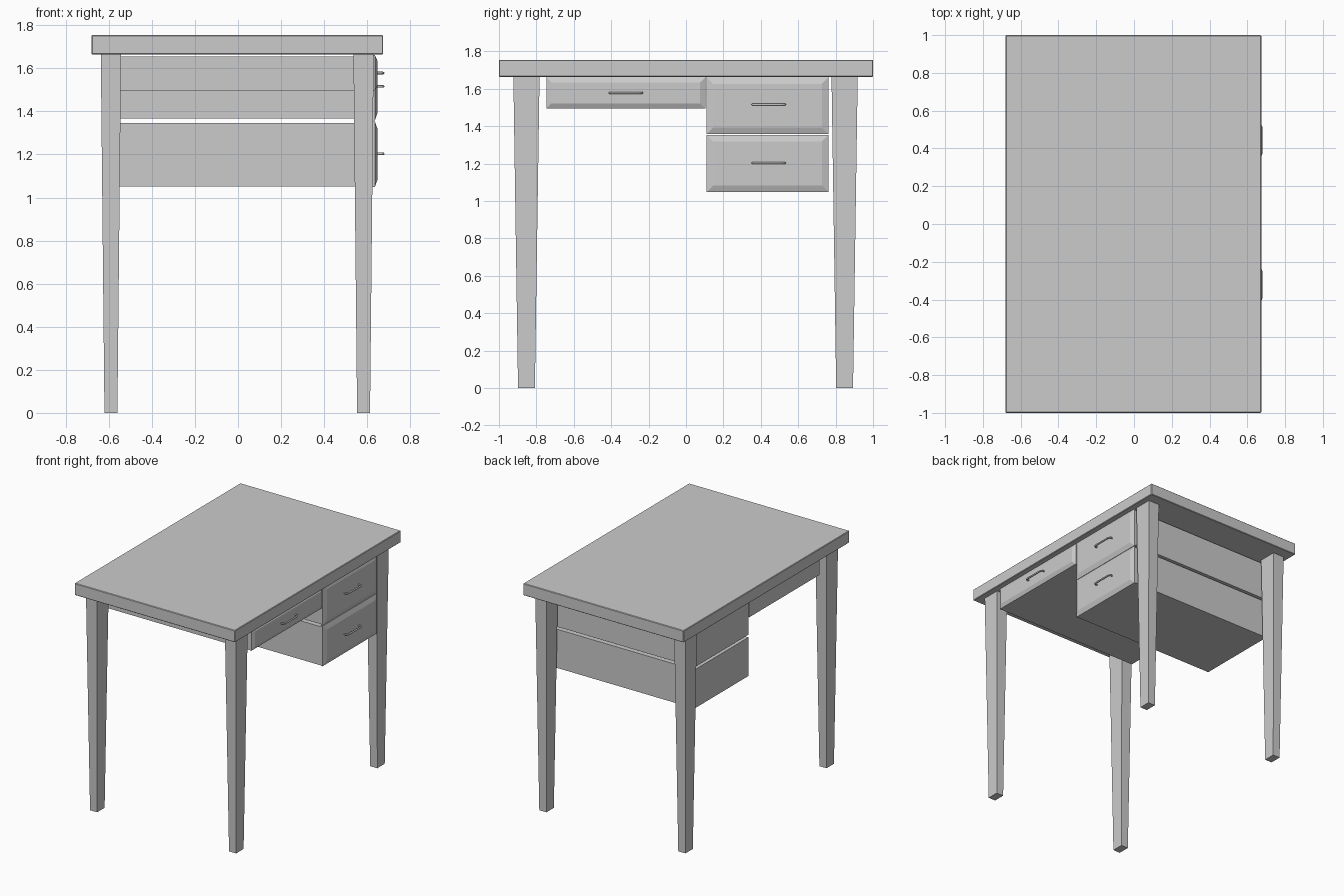
import bpy, bmesh

if "Cube" in bpy.data.objects:
    bpy.data.objects.remove(bpy.data.objects["Cube"])


def mesh_object(name, bm):
    bmesh.ops.recalc_face_normals(bm, faces=bm.faces)
    me = bpy.data.meshes.new(name)
    bm.to_mesh(me)
    bm.free()
    ob = bpy.data.objects.new(name, me)
    bpy.context.collection.objects.link(ob)
    return ob


def loft(name, rings):
    """Join four-cornered rings into a closed solid."""
    bm = bmesh.new()
    vs = [[bm.verts.new(p) for p in r] for r in rings]
    for a, b in zip(vs, vs[1:]):
        for i in range(4):
            j = (i + 1) % 4
            bm.faces.new((a[i], a[j], b[j], b[i]))
    bm.faces.new(vs[0])
    bm.faces.new(vs[-1])
    return mesh_object(name, bm)


def rect_z(cx, cy, hx, hy, z):
    return [(cx + sx * hx, cy + sy * hy, z)
            for sx, sy in ((-1, -1), (1, -1), (1, 1), (-1, 1))]


def rect_x(x, y0, y1, z0, z1, inset=0.0):
    y0, y1, z0, z1 = y0 + inset, y1 - inset, z0 + inset, z1 - inset
    return [(x, y0, z0), (x, y1, z0), (x, y1, z1), (x, y0, z1)]


# Table top with a tiny edge bevel
top = loft("table_top", [rect_z(-0.003, 0, 0.677, 1, 1.664),
                         rect_z(-0.003, 0, 0.677, 1, 1.755)])
bev = top.modifiers.new("edge", 'BEVEL')
bev.width = 0.004
bev.segments = 1

# Tapered legs
for side, x in (("back", -0.59), ("front", 0.583)):
    for end, y in (("left", -0.853), ("right", 0.848)):
        loft(f"{side}_{end}_leg", [rect_z(x, y, 0.03, 0.045, 0),
                                   rect_z(x, y, 0.047, 0.07, 1.666)])


# Pull handle: bent round bar
def handle(name, y, z):
    half = [(0.640, 0.086), (0.660, 0.086), (0.668, 0.083), (0.673, 0.074), (0.674, 0.06)]
    pts = [(x, y - d, z) for x, d in half] + [(x, y + d, z) for x, d in reversed(half)]
    cu = bpy.data.curves.new(name, 'CURVE')
    cu.dimensions = '3D'
    cu.bevel_depth = 0.006
    cu.bevel_resolution = 2
    cu.use_fill_caps = True
    sp = cu.splines.new('POLY')
    sp.points.add(len(pts) - 1)
    for p, co in zip(sp.points, pts):
        p.co = (*co, 1)
        p.radius = 1
    sp.use_smooth = True
    bpy.context.collection.objects.link(bpy.data.objects.new(name, cu))


# Drawers: box body, bevelled front panel, handle
# name, y0, y1, panel z0, panel z1, body z0, body z1, bevel inset, handle z
drawers = [
    ("wide_drawer", -0.747, 0.104, 1.494, 1.662, 1.494, 1.655, 0.028, 1.578),
    ("upper_drawer", 0.110, 0.763, 1.357, 1.662, 1.365, 1.655, 0.036, 1.516),
    ("lower_drawer", 0.110, 0.763, 1.048, 1.354, 1.050, 1.347, 0.036, 1.203),
]
for name, y0, y1, pz0, pz1, bz0, bz1, inset, hz in drawers:
    loft(name + "_body", [rect_x(-0.605, y0, y1, bz0, bz1, 0.001),
                          rect_x(0.627, y0, y1, bz0, bz1, 0.001)])
    loft(name + "_front", [rect_x(0.625, y0, y1, pz0, pz1),
                           rect_x(0.635, y0, y1, pz0, pz1),
                           rect_x(0.648, y0, y1, pz0, pz1, inset)])
    handle(name + "_handle", (y0 + y1) / 2 + (0.006 if y0 > 0 else 0), hz)
